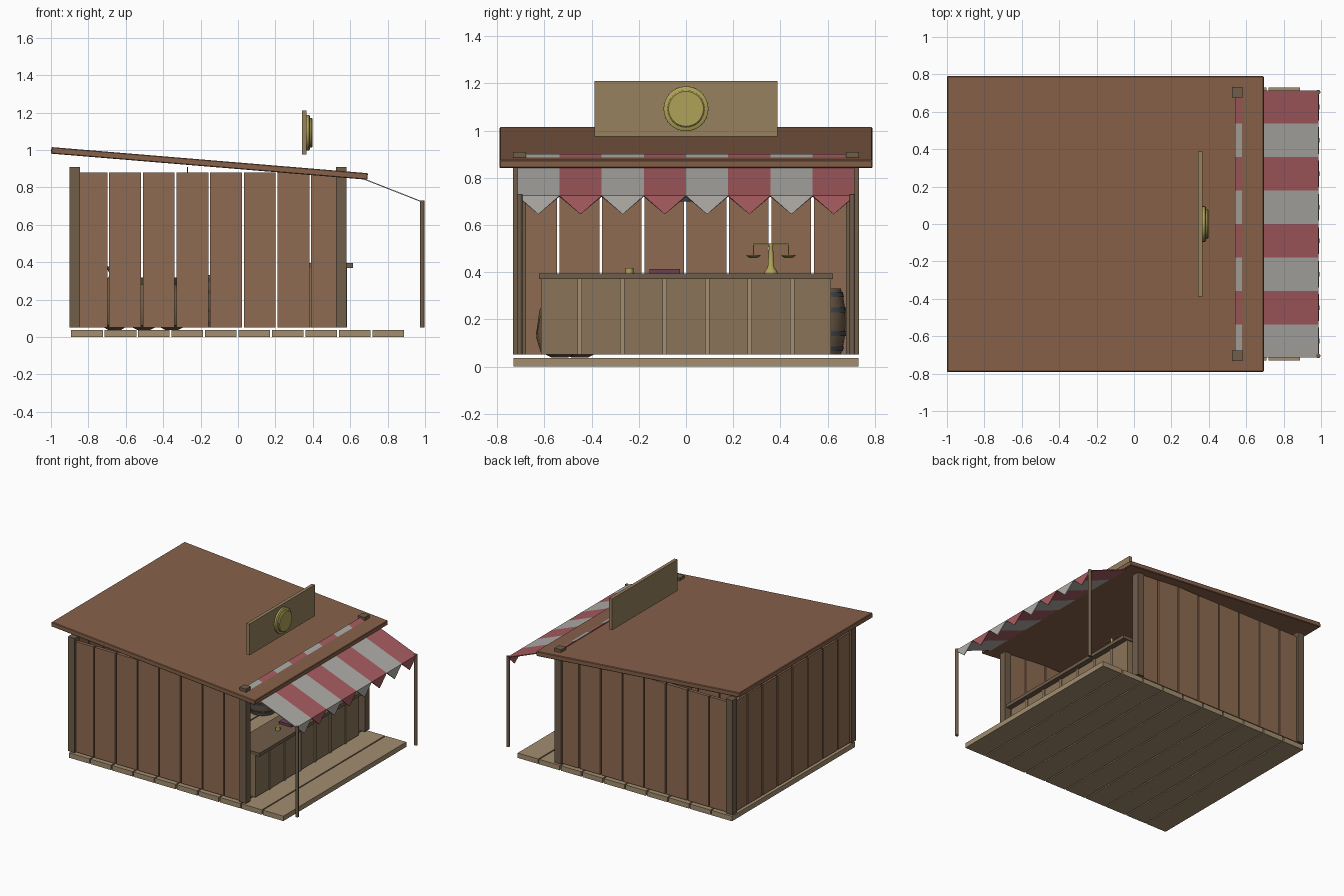
import bpy, bmesh, math
from mathutils import Vector

if "Cube" in bpy.data.objects:
    bpy.data.objects.remove(bpy.data.objects["Cube"])


def mat(name, hexcol):
    m = bpy.data.materials.new(name)
    c = [int(hexcol[i:i + 2], 16) / 255 for i in (0, 2, 4)]
    m.diffuse_color = [((v + 0.055) / 1.055) ** 2.4 for v in c] + [1]
    m.use_nodes = True
    m.node_tree.nodes["Principled BSDF"].inputs["Base Color"].default_value = m.diffuse_color
    return m


WALL, ROOF = mat("wall_wood", "8F6B52"), mat("roof_wood", "87614A")
POST, TAN = mat("dark_wood", "705D4A"), mat("floor_wood", "A38E70")
SIGN, PANEL = mat("sign_wood", "97815F"), mat("counter_wood", "8A7358")
GOLD, RED = mat("gold", "B0A258"), mat("red_cloth", "A85C60")
WHITE, IRON = mat("white_cloth", "B0ADA8"), mat("iron", "484B50")
BOOK, SACK = mat("book_cover", "6E3F55"), mat("sack_cloth", "6E5B45")


def finish(name, bm, m, smooth=False):
    me = bpy.data.meshes.new(name)
    bmesh.ops.recalc_face_normals(bm, faces=bm.faces)
    bm.to_mesh(me)
    bm.free()
    ob = bpy.data.objects.new(name, me)
    bpy.context.collection.objects.link(ob)
    me.materials.append(m)
    if smooth:
        bpy.ops.object.select_all(action='DESELECT')
        ob.select_set(True)
        bpy.context.view_layer.objects.active = ob
        bpy.ops.object.shade_smooth_by_angle(angle=math.radians(40))
    return ob


def box(name, lo, hi, m):
    bm = bmesh.new()
    bmesh.ops.create_cube(bm, size=1)
    for v in bm.verts:
        v.co = [l + (c + 0.5) * (h - l) for c, l, h in zip(v.co, lo, hi)]
    return finish(name, bm, m)


def lathe(name, profile, loc, m, seg=20, axis='Z'):
    # closed solid of revolution from (radius, height) points
    bm = bmesh.new()
    rings = []
    for r, h in profile:
        ring = []
        for i in range(seg):
            a = 2 * math.pi * i / seg
            p = Vector((r * math.cos(a), r * math.sin(a), h))
            if axis == 'X':
                p = Vector((p.z, p.x, p.y))
            ring.append(bm.verts.new(p + Vector(loc)))
        rings.append(ring)
    for a, b in zip(rings, rings[1:]):
        for i in range(seg):
            j = (i + 1) % seg
            bm.faces.new((a[i], a[j], b[j], b[i]))
    bm.faces.new(rings[0])
    bm.faces.new(rings[-1])
    return finish(name, bm, m, True)


# floor boards
for i in range(10):
    x = -0.893 + i * 0.179
    box(f"floor_board_{i}", (x, -0.73, 0), (x + 0.17, 0.73, 0.037), TAN)

# corner posts, side walls and awning poles on both sides
for s, side in ((-1, "front"), (1, "back")):
    for x0, x1 in ((-0.9, -0.845), (0.525, 0.58)):
        box(f"post_{side}", (x0, s * 0.705 - 0.028, 0.05), (x1, s * 0.705 + 0.028, 0.91), POST)
    for i in range(8):
        x = -0.869 + i * 0.18
        box(f"{side}_wall_plank_{i}", (x, s * 0.705 - 0.012, 0.05),
            (x + 0.17, s * 0.705 + 0.012, 0.88), WALL)
    lathe(f"awning_pole_{side}", [(0.012, 0.05), (0.012, 0.73)], (0.985, s * 0.705, 0), POST, 10)

# rear wall
for i in range(8):
    y = -0.715 + i * 0.1795
    box(f"rear_wall_plank_{i}", (-0.885, y, 0.05), (-0.86, y + 0.168, 0.88), WALL)

# sloping roof
roof = box("roof", (-0.849, -0.79, -0.0175), (0.849, 0.79, 0.0175), ROOF)
roof.location = (-0.153, 0, 0.928)
roof.rotation_euler.y = math.atan(0.0825)
bev = roof.modifiers.new("bevel", 'BEVEL')
bev.width = 0.004
bev.segments = 1

# striped awning with pointed edge
for i in range(8):
    y0, y1 = -0.715 + i * 0.17875, -0.715 + (i + 1) * 0.17875
    bm = bmesh.new()
    v = [bm.verts.new(p) for p in ((0.54, y0, 0.897), (0.54, y1, 0.897), (0.985, y1, 0.722),
                                   (0.985, y0, 0.722), (0.988, (y0 + y1) / 2, 0.645))]
    bm.faces.new(v[:4])
    bm.faces.new((v[3], v[2], v[4]))
    ob = finish(f"awning_stripe_{i}", bm, RED if i % 2 else WHITE)
    sol = ob.modifiers.new("thickness", 'SOLIDIFY')
    sol.thickness = 0.006
    sol.offset = 0

# sign board with coin disc
box("sign_board", (0.342, -0.388, 0.975), (0.367, 0.388, 1.21), SIGN)
lathe("sign_coin_rim", [(0.095, 0.365), (0.095, 0.38), (0.088, 0.385)], (0, 0, 1.092), GOLD, 32, 'X')
lathe("sign_coin_face", [(0.08, 0.38), (0.08, 0.392), (0.074, 0.398)], (0, 0, 1.092), GOLD, 32, 'X')

# counter
box("counter_body", (0.38, -0.615, 0.05), (0.575, 0.615, 0.37), PANEL)
for i in range(6):
    y = -0.45 + i * 0.18
    box(f"counter_batten_{i}", (0.575, y - 0.009, 0.05), (0.583, y + 0.009, 0.37), TAN)
box("counter_top", (0.37, -0.622, 0.37), (0.615, 0.622, 0.395), POST)

# balance scale
sx, sy = 0.5, 0.36
lathe("scale_column", [(0.028, 0.395), (0.026, 0.405), (0.014, 0.42), (0.009, 0.5), (0.01, 0.52)],
      (sx, sy, 0), GOLD, 16)
box("scale_beam", (sx - 0.004, sy - 0.076, 0.515), (sx + 0.004, sy + 0.076, 0.521), GOLD)
for s in (-1, 1):
    y = sy + s * 0.074
    box("scale_hanger", (sx - 0.0015, y - 0.0015, 0.468), (sx + 0.0015, y + 0.0015, 0.518), GOLD)
    lathe("scale_pan", [(0.014, 0.459), (0.03, 0.469), (0.03, 0.472)], (sx, y, 0), GOLD, 16)

# cup and ledger on the counter
lathe("cup", [(0.017, 0.395), (0.017, 0.418)], (0.5, -0.24, 0), GOLD, 14)
box("ledger", (0.45, -0.155, 0.395), (0.55, -0.025, 0.413), BOOK)

# barrel with iron hoops
bx, by = -0.19, 0.565


def barrel_r(z):
    return 0.113 - 0.022 * ((z - 0.19) / 0.14) ** 2


lathe("barrel", [(barrel_r(z), z) for z in (0.05, 0.09, 0.14, 0.19, 0.24, 0.29, 0.33)], (bx, by, 0), POST)
for z in (0.075, 0.14, 0.24, 0.305):
    lathe("barrel_hoop", [(barrel_r(z - 0.01) + 0.004, z - 0.01), (barrel_r(z + 0.01) + 0.004, z + 0.01)],
          (bx, by, 0), IRON)

# tied sacks behind the counter
for i, (x, y, h) in enumerate(((-0.66, -0.535, 0.34), (-0.505, -0.45, 0.28), (-0.355, -0.535, 0.28))):
    lathe(f"sack_{i}", [(r, 0.038 + k * h) for r, k in (
        (0.035, 0), (0.08, 0.08), (0.1, 0.3), (0.085, 0.6), (0.035, 0.82), (0.025, 0.87), (0.045, 1))],
        (x, y, 0), SACK, 16)

# hanging lantern
lathe("lantern_rod", [(0.004, 0.78), (0.004, 0.91)], (-0.27, 0, 0), IRON, 8)
lathe("lantern", [(0.03, 0.7), (0.035, 0.71), (0.03, 0.77), (0.008, 0.8)], (-0.27, 0, 0), IRON, 12)
